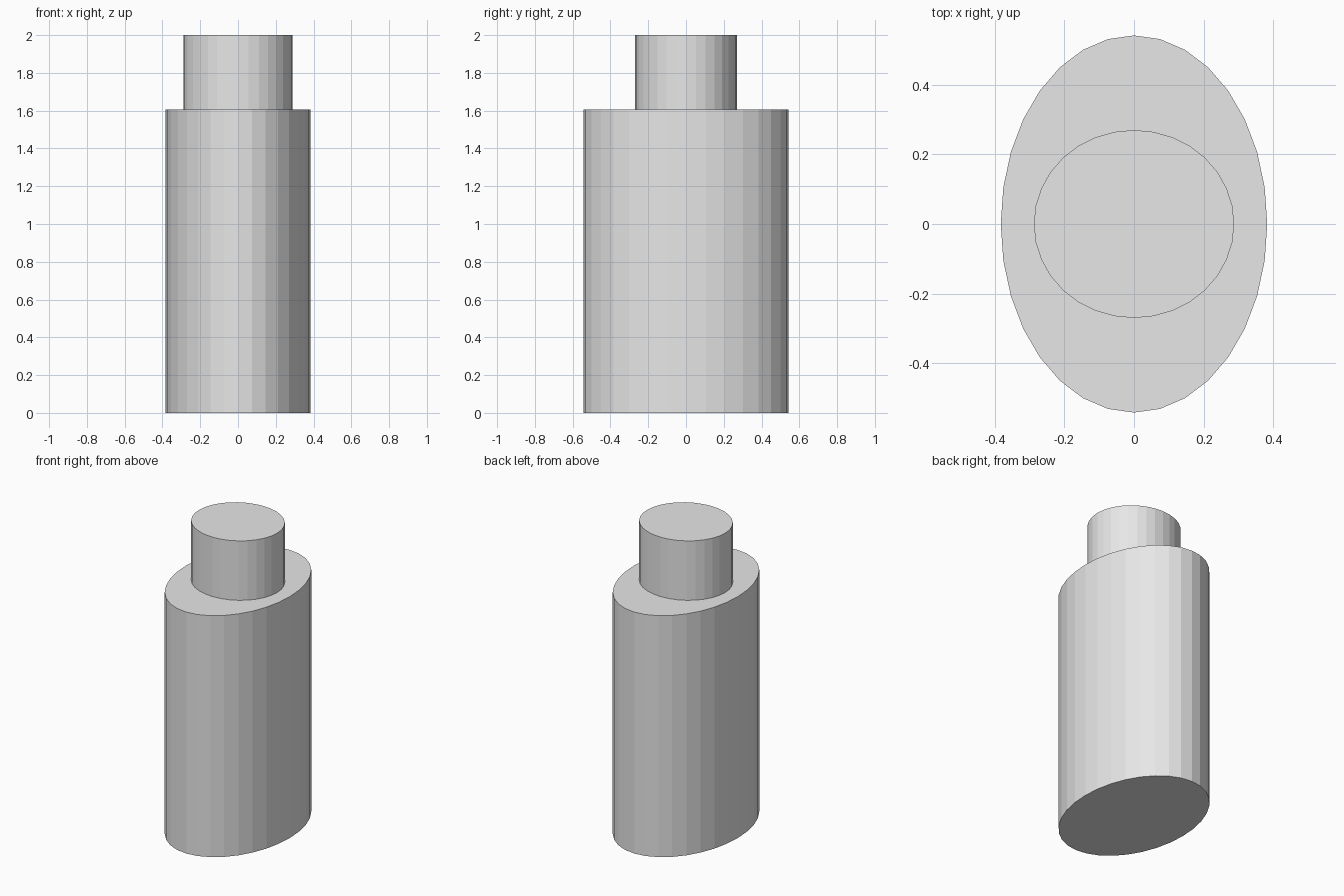
import bpy

# Remove the default object
cube = bpy.data.objects.get("Cube")
if cube:
    bpy.data.objects.remove(cube, do_unlink=True)

# Single plain grey
grey = bpy.data.materials.new("light grey")
grey.use_nodes = True
colour = (0.8, 0.8, 0.8, 1.0)
grey.diffuse_color = colour
grey.node_tree.nodes["Principled BSDF"].inputs["Base Color"].default_value = colour


def oval_cylinder(name, radius_x, radius_y, bottom, top):
    """Flat-shaded 32-sided cylinder with an oval section."""
    bpy.ops.mesh.primitive_cylinder_add(
        vertices=32, radius=1, depth=1, location=(0, 0, (bottom + top) / 2))
    part = bpy.context.object
    part.name = name
    part.scale = (radius_x, radius_y, top - bottom)
    bpy.ops.object.transform_apply(location=False, rotation=False, scale=True)
    part.data.materials.append(grey)
    return part


# Oval bottle body and the near-round cap standing on it
oval_cylinder("body", 0.383, 0.542, 0.0, 1.605)
oval_cylinder("cap", 0.288, 0.27, 1.605, 2.0)
